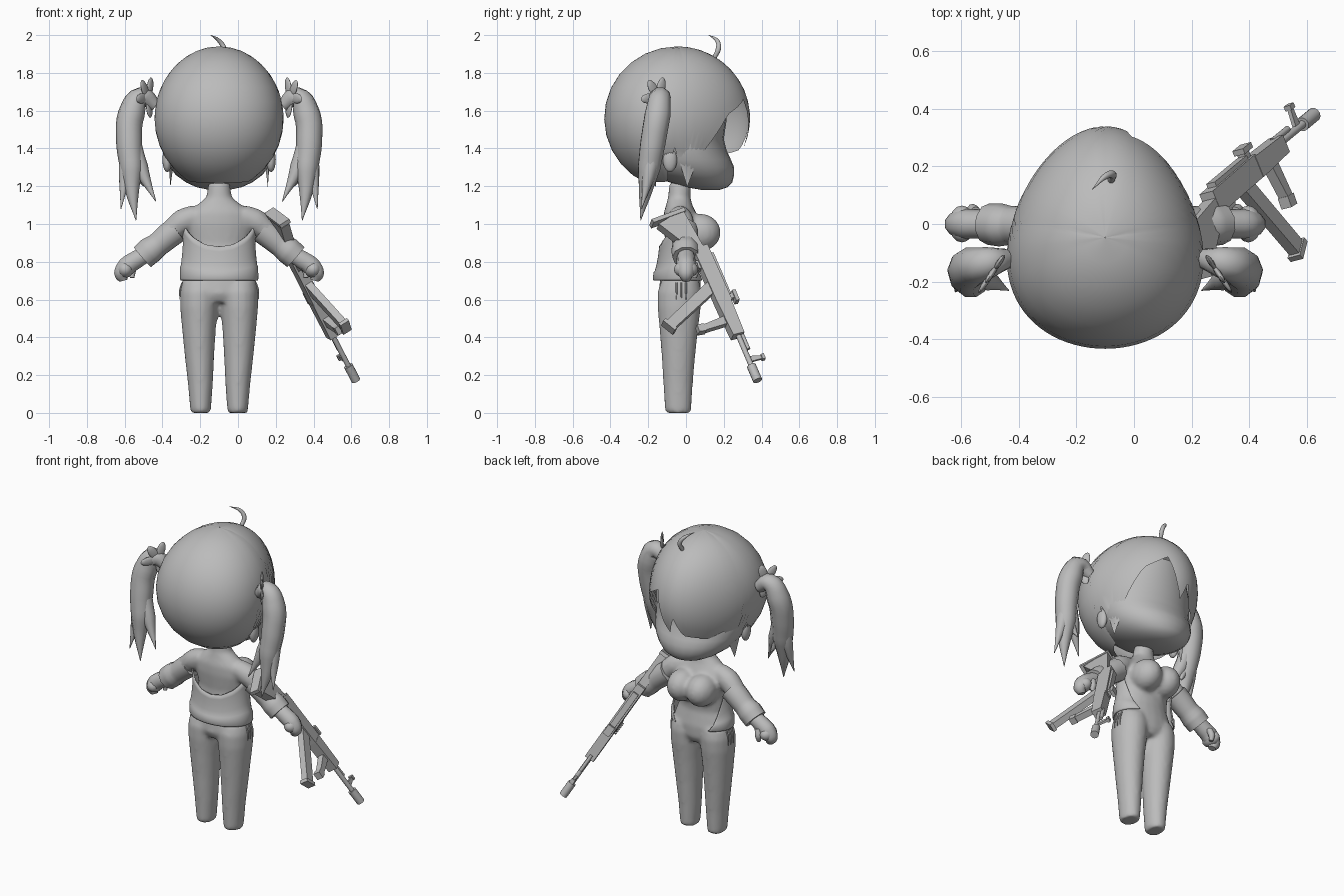
import bpy, bmesh, math
from mathutils import Vector, Matrix

if "Cube" in bpy.data.objects:
    bpy.data.objects.remove(bpy.data.objects["Cube"])

CX = -0.1  # centre line of the figure
GREY = (0.5, 0.5, 0.5, 1)
mat = bpy.data.materials.new("plain_grey")
mat.use_nodes = True
mat.diffuse_color = GREY
mat.node_tree.nodes["Principled BSDF"].inputs["Base Color"].default_value = GREY


def activate(ob):
    bpy.ops.object.select_all(action='DESELECT')
    ob.select_set(True)
    bpy.context.view_layer.objects.active = ob


def finish(ob, angle=40):
    ob.data.materials.clear()
    ob.data.materials.append(mat)
    activate(ob)
    bpy.ops.object.shade_smooth_by_angle(angle=math.radians(angle))
    return ob


def from_bm(name, bm, angle=40):
    bmesh.ops.recalc_face_normals(bm, faces=bm.faces[:])
    me = bpy.data.meshes.new(name)
    bm.to_mesh(me)
    bm.free()
    ob = bpy.data.objects.new(name, me)
    bpy.context.collection.objects.link(ob)
    return finish(ob, angle)


def grid(name, rows, closed=True, caps=True, angle=40):
    """Skin a list of point rows."""
    bm = bmesh.new()
    vs = [[bm.verts.new(p) for p in r] for r in rows]
    n = len(rows[0])
    for a, b in zip(vs, vs[1:]):
        for i in range(n if closed else n - 1):
            j = (i + 1) % n
            bm.faces.new((a[i], a[j], b[j], b[i]))
    if caps:
        bm.faces.new(vs[0])
        bm.faces.new(vs[-1])
    return from_bm(name, bm, angle)


def loft(name, rings, off=0, n=20):
    """Rings of (z, x offset, y centre, x radius, y radius)."""
    turn = [2 * math.pi * i / n for i in range(n)]
    return grid(name, [[(CX + off * x + rx * math.sin(a), y + ry * math.cos(a), z)
                        for a in turn] for z, x, y, rx, ry in rings])


def ball(name, loc, size, rot=None, seg=16):
    bm = bmesh.new()
    bmesh.ops.create_uvsphere(bm, u_segments=seg, v_segments=seg // 2 + 2, radius=1)
    bm.transform(Matrix.Translation(loc) @ (rot or Matrix()) @ Matrix.Diagonal((*size, 1)))
    return from_bm(name, bm, 60)


def tube(name, pts, side=1, res=3):
    """Smooth tapering tube through (x offset, y, z, radius)."""
    cu = bpy.data.curves.new(name, 'CURVE')
    cu.dimensions = '3D'
    cu.bevel_depth = 1
    cu.bevel_resolution = res
    cu.resolution_u = 5
    cu.use_fill_caps = True
    sp = cu.splines.new('BEZIER')
    sp.bezier_points.add(len(pts) - 1)
    for p, (x, y, z, r) in zip(sp.bezier_points, pts):
        p.co = (CX + side * x, y, z)
        p.radius = r
        p.handle_left_type = p.handle_right_type = 'AUTO'
    ob = bpy.data.objects.new(name, cu)
    bpy.context.collection.objects.link(ob)
    activate(ob)
    bpy.ops.object.convert(target='MESH')
    return finish(bpy.context.view_layer.objects.active, 50)


def blend(name, parts, voxel):
    """Join overlapping parts into one smooth skin."""
    activate(parts[0])
    for p in parts:
        p.select_set(True)
    bpy.ops.object.join()
    ob = bpy.context.view_layer.objects.active
    ob.name = name
    rm = ob.modifiers.new("skin", 'REMESH')
    rm.mode, rm.voxel_size, rm.use_smooth_shade = 'VOXEL', voxel, True
    sm = ob.modifiers.new("soften", 'SMOOTH')
    sm.factor, sm.iterations = .5, 7


def lerp(table, x):
    for (a, u), (b, v) in zip(table, table[1:]):
        if x <= b:
            return u + (v - u) * (x - a) / (b - a)
    return table[-1][1]


# Head with full cheeks and shallow eye hollows
loft("head", [(1.18, 0, .13, .05, .045), (1.195, 0, .11, .12, .11), (1.22, 0, .08, .175, .165),
              (1.26, 0, .035, .23, .22), (1.3, 0, .01, .26, .245), (1.34, 0, -.005, .28, .243),
              (1.39, 0, -.02, .29, .235), (1.45, 0, -.04, .3, .24), (1.55, 0, -.05, .3, .265),
              (1.7, 0, -.05, .24, .27)], n=28)

# Hair cap: egg-shaped shell, lower edge forms the swept fringe and side locks
EDGE = [(-180, 1.21), (-105, 1.22), (-92, 1.4), (-80, 1.19), (-64, 1.4), (-48, 1.36),
        (-18, 1.39), (-8, 1.51), (0, 1.4), (8, 1.48), (20, 1.66), (46, 1.58),
        (60, 1.44), (68, 1.36), (80, 1.19), (92, 1.4), (105, 1.22), (180, 1.21)]
rows = []
for k in range(13):
    row = []
    for deg in range(-180, 180, 4):
        a = math.radians(deg)
        end = math.acos(max(-1, (lerp(EDGE, deg) - 1.56) / .385))
        t = .004 + (end - .004) * k / 12
        r = math.sin(t)
        if abs(deg) < 95 and t > 1.6:
            r = max(r, .8)
        y = r * math.cos(a)
        row.append((CX + .336 * r * math.sin(a) * (1 - .19 * y), -.047 + .386 * y,
                    1.56 + .38 * math.cos(t)))
    rows.append(row)
grid("hair_cap", rows, caps=False, angle=60)
tube("hair_curl", [(.02, .15, 1.88, .012), (.025, .172, 1.93, .014),
                   (0, .165, 1.97, .011), (-.045, .12, 2.0, .001)])

# Body: neck, torso, bust, shoulders and legs blended together
body = [loft("torso", [(.585, 0, -.035, .1, .09), (.63, 0, -.035, .185, .112), (.7, 0, -.03, .197, .108),
                       (.8, 0, -.03, .16, .088), (.9, 0, -.02, .16, .09), (1.0, 0, -.02, .185, .1),
                       (1.06, 0, -.032, .165, .086), (1.1, 0, -.036, .12, .07),
                       (1.14, 0, -.036, .068, .06), (1.22, 0, -.03, .057, .058)])]
for s in (-1, 1):
    body += [
        ball("bust", (CX + s * .07, .075, .955), (.09, .11, .1)),
        ball("toe", (CX + s * .098, -.01, .032), (.048, .038, .03)),
        loft("leg", [(0, .098, -.04, .052, .064), (.015, .098, -.042, .055, .07),
                     (.15, .099, -.042, .066, .078), (.3, .104, -.04, .078, .089),
                     (.45, .107, -.038, .09, .103), (.56, .107, -.036, .1, .115),
                     (.64, .104, -.034, .103, .117), (.7, .098, -.03, .098, .1)], s),
        tube("arm", [(.12, -.035, 1.045, .06), (.19, -.025, 1.015, .068),
                     (.25, -.015, .965, .062), (.33, 0, .89, .055)], s)]
blend("body", body, .012)

# Open jacket: low round back, fronts curving away from the hem, hem band
TOP = [(36, .85), (76, .96), (90, 1.0), (110, .985), (135, .93), (158, .892), (180, .88)]
rows = []
for f, rx, ry in ((0, .204, .142), (.04, .208, .146), (.24, .207, .142), (.28, .202, .136),
                  (.45, .196, .127), (.65, .192, .12), (.85, .194, .115), (1, .198, .112)):
    row = []
    start = 36 + 38 * f
    for i in range(61):
        deg = start + (360 - 2 * start) * i / 60
        a = math.radians(deg)
        top = lerp(TOP, min(deg, 360 - deg))
        row.append((CX + rx * math.sin(a), -.03 + ry * math.cos(a), .7 + (top - .7) * f))
    rows.append(row)
jacket = grid("jacket", rows, closed=False, caps=False)
jacket.modifiers.new("thickness", 'SOLIDIFY').thickness = .008

# Paired parts
for s, side in ((-1, "left"), (1, "right")):
    ball(side + "_ear", (CX + s * .275, -.085, 1.34), (.025, .038, .065))
    tube(side + "_sleeve", [(.225, -.01, .97, .074), (.265, -.008, .94, .072),
                            (.325, -.005, .89, .067), (.365, -.003, .86, .075),
                            (.405, 0, .825, .072)], s)
    tube(side + "_hand", [(.38, 0, .845, .045), (.44, 0, .81, .05), (.49, .0, .775, .052),
                          (.515, .0, .735, .043), (.505, .0, .7, .022)], s)
    ball(side + "_knuckles", (CX + s * .497, 0, .76), (.045, .064, .045))
    tube(side + "_thumb", [(.45, .04, .79, .02), (.46, .05, .75, .02), (.46, .045, .715, .012)], s)
    # Pigtail with three pointed ends
    tube(side + "_pigtail", [(.34, -.12, 1.63, .035), (.41, -.135, 1.67, .056),
                             (.465, -.15, 1.58, .071), (.476, -.175, 1.43, .069),
                             (.465, -.195, 1.3, .062), (.46, -.215, 1.17, .036),
                             (.44, -.24, 1.02, .002)], s)
    for i, (x, y, z) in enumerate(((.335, -.23, 1.12), (.52, -.235, 1.08), (.4, -.16, 1.2))):
        tube(f"{side}_pigtail_end_{i}", [(.465, -.17, 1.46, .045),
                                         (.455 + (x - .43) * .4, -.19, 1.3, .042), (x, y, z, .002)], s)
    # Ribbon loops round the pigtail base
    for i, deg in enumerate((75, 125, 185, 280)):
        a = math.radians(deg)
        rot = Matrix.Rotation(s * .6, 4, 'Z') @ Matrix.Rotation(a, 4, 'X')
        c, h = .06 * math.cos(a), .055 * math.sin(a)
        ball(f"{side}_ribbon_{i}", (CX + s * (.375 - .56 * c), -.145 + .82 * c, 1.67 + h),
             (.01, .055, .027), rot, 12)
    ball(side + "_ribbon_knot", (CX + s * .37, -.14, 1.66), (.025, .03, .03), None, 12)
    # Lace ties on the hips
    for i in range(3):
        y = -.05 + .025 * i
        tube(f"{side}_hip_tie_{i}", [(.195, y, .69, .005), (.207, y, .65, .005), (.208, y, .6, .002)], s, 1)

# Rifle, laid out along its own axis and then tilted into place
AXIS = Vector((.47, .39, -.91)).normalized()
UP = Vector((-.365, .91, .2))
UP = (UP - AXIS * UP.dot(AXIS)).normalized()
M = Matrix((AXIS, UP.cross(AXIS), UP)).transposed().to_4x4()
M.translation = (.155, -.01, 1.08)


def gun_box(name, a, b, width, ha, hb=None):
    """Box in the rifle's middle plane from a to b; ha and hb are its end heights."""
    a, b = Vector((a[0], 0, a[1])), Vector((b[0], 0, b[1]))
    across = Vector((0, 1, 0))
    up = (b - a).normalized().cross(across)
    grid(name, [[M @ (p + across * i * width / 2 + up * j * h / 2)
                 for i, j in ((-1, -1), (1, -1), (1, 1), (-1, 1))]
                for p, h in ((a, ha), (b, hb or ha))], angle=30)


def gun_rod(name, start, end, r, z=0):
    bm = bmesh.new()
    bmesh.ops.create_cone(bm, cap_ends=True, segments=12, radius1=r, radius2=r, depth=end - start)
    bm.transform(M @ Matrix.Translation(((start + end) / 2, 0, z)) @ Matrix.Rotation(math.pi / 2, 4, 'Y'))
    from_bm(name, bm)


gun_box("rifle_butt_plate", (.02, -.11), (.042, -.107), .062, .2)
gun_box("rifle_stock", (.04, -.1), (.26, -.025), .054, .17, .065)
gun_box("rifle_receiver", (.25, -.01), (.6, -.005), .056, .085)
gun_box("rifle_receiver_cover", (.3, .035), (.56, .035), .036, .03)
gun_box("rifle_handguard", (.59, -.008), (.81, -.005), .06, .08, .065)
gun_box("rifle_pistol_grip", (.36, -.03), (.32, -.14), .036, .05, .04)
gun_box("rifle_magazine", (.49, -.03), (.665, -.345), .04, .065, .06)
gun_box("rifle_magazine_base", (.66, -.338), (.671, -.357), .052, .08)
gun_box("rifle_rear_sight", (.57, .03), (.57, .075), .03, .035)
gun_box("rifle_rear_sight_top", (.545, .07), (.61, .07), .045, .02)
gun_box("rifle_fore_grip", (.705, -.02), (.725, -.17), .038, .05, .034)
gun_box("rifle_fore_grip_end", (.725, -.165), (.722, -.205), .042, .044)
gun_rod("rifle_barrel", .78, 1.02, .014)
gun_rod("rifle_gas_tube", .78, .9, .011, .022)
gun_rod("rifle_muzzle", 1.0, 1.095, .025)
gun_box("rifle_front_sight", (.96, 0), (.965, .08), .014, .035, .018)
gun_box("rifle_front_sight_top", (.95, .08), (.98, .08), .026, .018)
